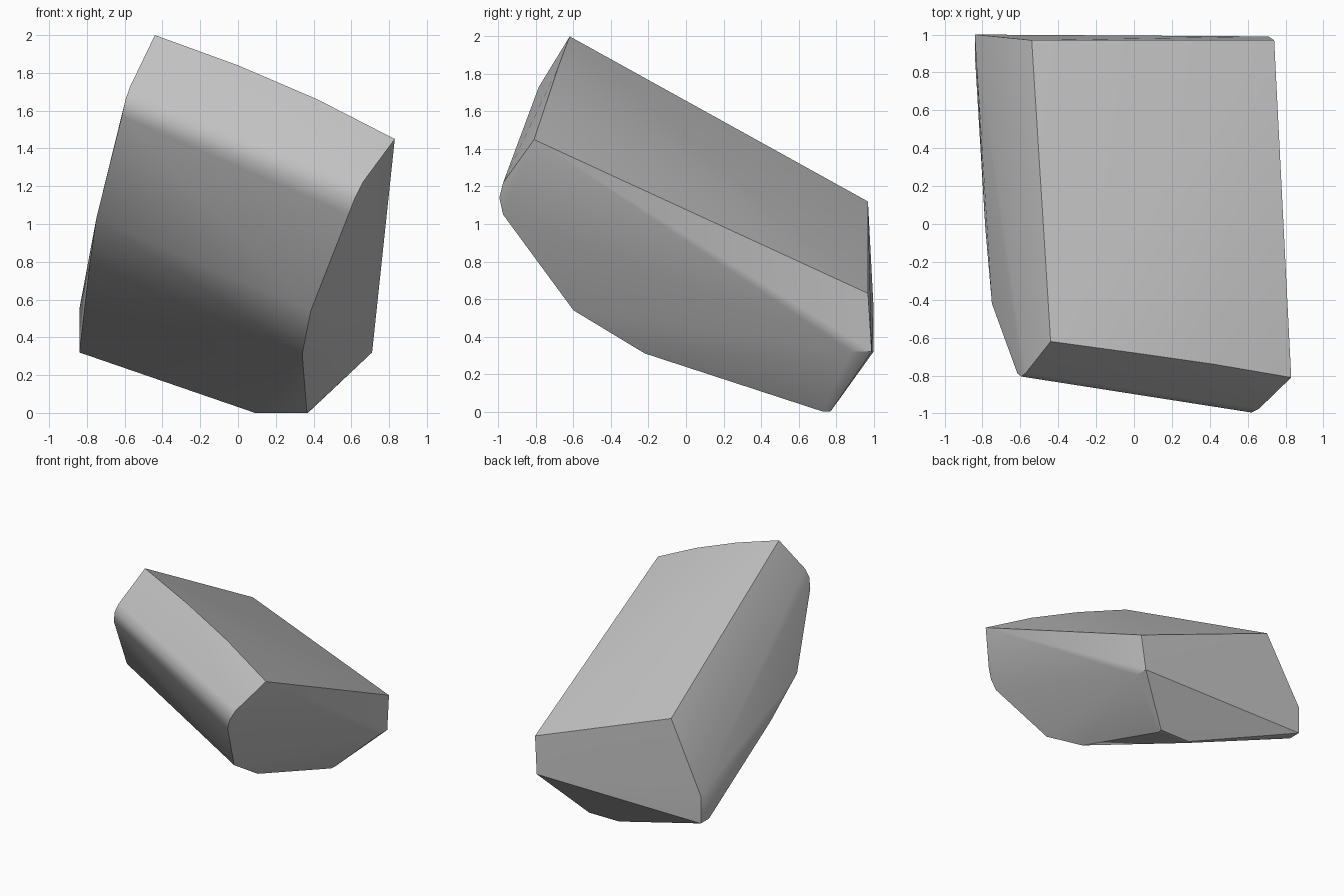
import bpy
import bmesh

cube = bpy.data.objects.get("Cube")
if cube:
    bpy.data.objects.remove(cube, do_unlink=True)

# Single stone grey
grey = bpy.data.materials.new("stone_grey")
grey.use_nodes = True
colour = (0.55, 0.55, 0.55, 1)
grey.diffuse_color = colour
grey.node_tree.nodes["Principled BSDF"].inputs["Base Color"].default_value = colour

# Profile around the right end, from top front edge to underside
right_end = [(0.83, -0.81, 1.45), (0.66, -0.975, 1.22), (0.62, -0.995, 1.14),
             (0.585, -0.975, 1.05), (0.385, -0.60, 0.54), (0.34, -0.22, 0.31),
             (0.365, 0.73, 0)]
# Matching profile around the left end
left_end = [(-0.44, -0.62, 2), (-0.57, -0.785, 1.73), (-0.595, -0.805, 1.66),
            (-0.615, -0.79, 1.57), (-0.75, -0.42, 1.03), (-0.785, -0.02, 0.79),
            (-0.84, 0.89, 0.32)]
# Slight bow along the top front edge
top_bow = [(0, -0.68, 1.84), (0.42, -0.74, 1.66)]
# Back face corners and the small chamfers below it
back = [(-0.54, 0.97, 1.12), (0.74, 0.97, 0.63), (0.71, 0.99, 0.32),
        (0.71, 0.88, 0.32), (-0.84, 1, 0.55), (-0.84, 1, 0.32)]
foot = [(0.37, 0.77, 0), (0.09, 0.77, 0), (0.09, 0.74, 0)]

# Wrap the profiles in one convex skin
bm = bmesh.new()
for point in right_end + left_end + top_bow + back + foot:
    bm.verts.new(point)
bmesh.ops.convex_hull(bm, input=bm.verts[:])
loose = [v for v in bm.verts if not v.link_faces]
bmesh.ops.delete(bm, geom=loose, context="VERTS")
bmesh.ops.recalc_face_normals(bm, faces=bm.faces[:])

mesh = bpy.data.meshes.new("faceted_rock")
bm.to_mesh(mesh)
bm.free()
mesh.materials.append(grey)
rock = bpy.data.objects.new("faceted_rock", mesh)
bpy.context.collection.objects.link(rock)

# Soft front bends, crisp end edges
bpy.ops.object.select_all(action="DESELECT")
rock.select_set(True)
bpy.context.view_layer.objects.active = rock
bpy.ops.object.shade_smooth_by_angle(angle=0.52)
weighted = rock.modifiers.new("flat_shading_on_large_faces", "WEIGHTED_NORMAL")
weighted.keep_sharp = True
